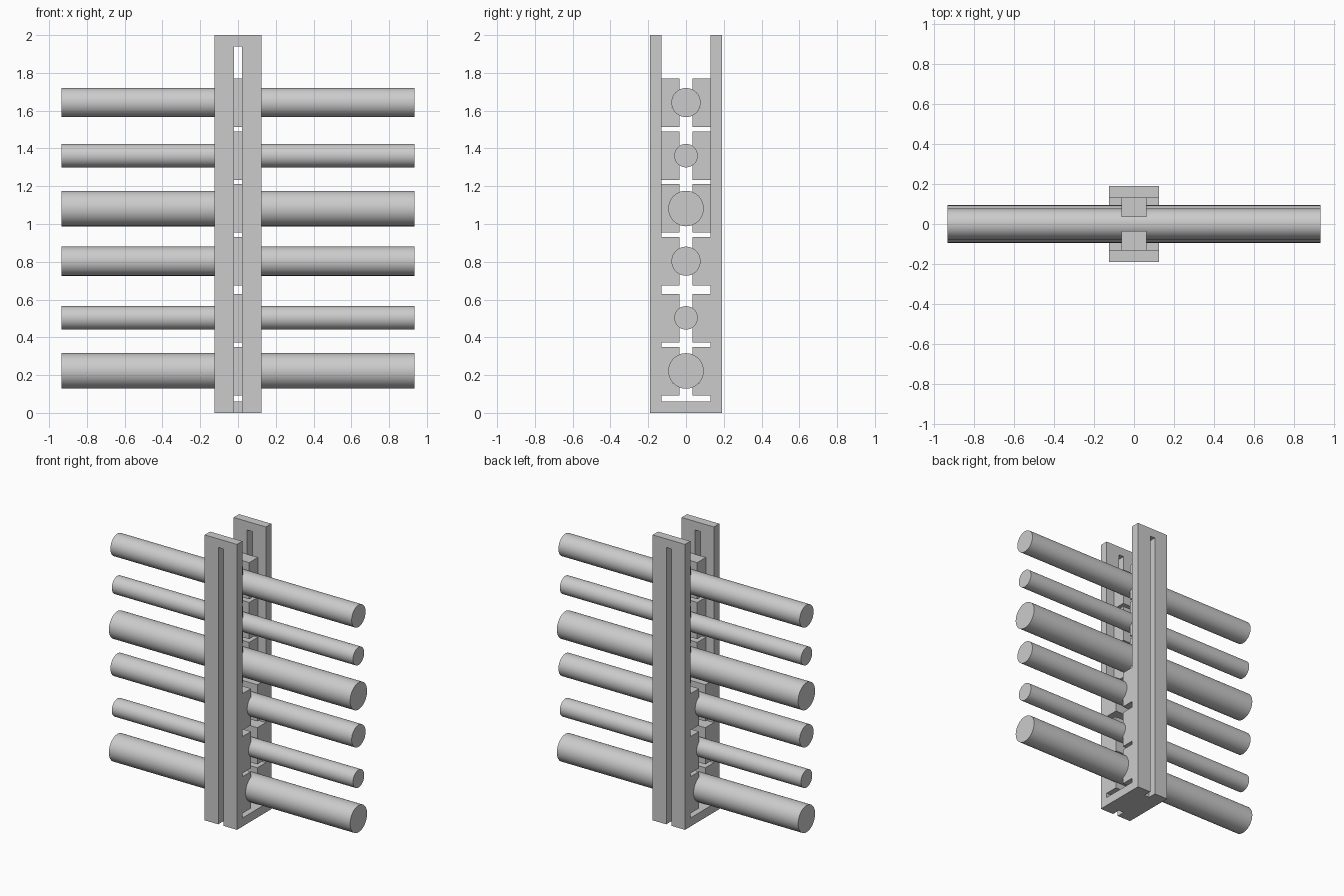
import bpy, bmesh, math
from mathutils import Vector

cube = bpy.data.objects.get("Cube")
if cube:
    bpy.data.objects.remove(cube, do_unlink=True)

grey = bpy.data.materials.new("light_grey")
grey.use_nodes = True
grey.diffuse_color = (0.6, 0.6, 0.6, 1)
grey.node_tree.nodes["Principled BSDF"].inputs["Base Color"].default_value = (0.6, 0.6, 0.6, 1)


def prism(name, points, depth, smooth=False):
    """Extrude a closed outline along the depth vector."""
    bm = bmesh.new()
    face = bm.faces.new([bm.verts.new(p) for p in points])
    new = bmesh.ops.extrude_face_region(bm, geom=[face])["geom"]
    verts = [v for v in new if isinstance(v, bmesh.types.BMVert)]
    bmesh.ops.translate(bm, verts=verts, vec=Vector(depth))
    bmesh.ops.recalc_face_normals(bm, faces=bm.faces)
    mesh = bpy.data.meshes.new(name)
    bm.to_mesh(mesh)
    bm.free()
    mesh.materials.append(grey)
    obj = bpy.data.objects.new(name, mesh)
    bpy.context.collection.objects.link(obj)
    if smooth:
        bpy.ops.object.select_all(action="DESELECT")
        obj.select_set(True)
        bpy.context.view_layer.objects.active = obj
        bpy.ops.object.shade_smooth_by_angle(angle=math.radians(30))
    return obj


HALF_W, OUTER, INNER, JAW, HEIGHT = 0.125, 0.19, 0.13, 0.035, 2.0
SLOT, SLOT_TOP, BASE_H, BLOCK_H, ROD_END = 0.02, 1.94, 0.06, 0.257, 0.935

# Base between the posts
prism("base", [(-HALF_W, -INNER, 0), (HALF_W, -INNER, 0),
               (HALF_W, INNER, 0), (-HALF_W, INNER, 0)], (0, 0, BASE_H))

# Slotted posts, the slot open at the bottom
outline = [(-HALF_W, 0), (-HALF_W, HEIGHT), (HALF_W, HEIGHT), (HALF_W, 0),
           (SLOT, 0), (SLOT, SLOT_TOP), (-SLOT, SLOT_TOP), (-SLOT, 0)]
for side, name in ((-1, "front_post"), (1, "back_post")):
    prism(name, [(x, side * INNER, z) for x, z in outline],
          (0, side * (OUTER - INNER), 0))

# Rods with a pair of clamp blocks each: rod height, radius, block bottom, block half width
rows = [(0.222, 0.094, 0.092, HALF_W), (0.503, 0.062, 0.373, HALF_W),
        (0.803, 0.077, 0.674, HALF_W), (1.082, 0.094, 0.954, HALF_W / 2),
        (1.362, 0.062, 1.234, HALF_W / 2), (1.643, 0.077, 1.513, HALF_W / 2)]
for i, (zc, r, z0, half) in enumerate(rows, 1):
    ring = [math.tau * k / 64 for k in range(64)]
    prism(f"rod_{i}", [(-ROD_END, r * math.cos(a), zc + r * math.sin(a)) for a in ring],
          (2 * ROD_END, 0, 0), smooth=True)
    # Block outline with a round seat for the rod
    a = math.acos(JAW / r)
    seat = [(r * math.cos(t), zc + r * math.sin(t))
            for t in (a - 2 * a * k / 20 for k in range(21))]
    z1 = z0 + BLOCK_H
    block = [(JAW, z0), (INNER, z0), (INNER, z1), (JAW, z1)] + seat
    for side, name in ((-1, "front"), (1, "back")):
        prism(f"{name}_clamp_block_{i}", [(-half, side * y, z) for y, z in block],
              (2 * half, 0, 0), smooth=True)
